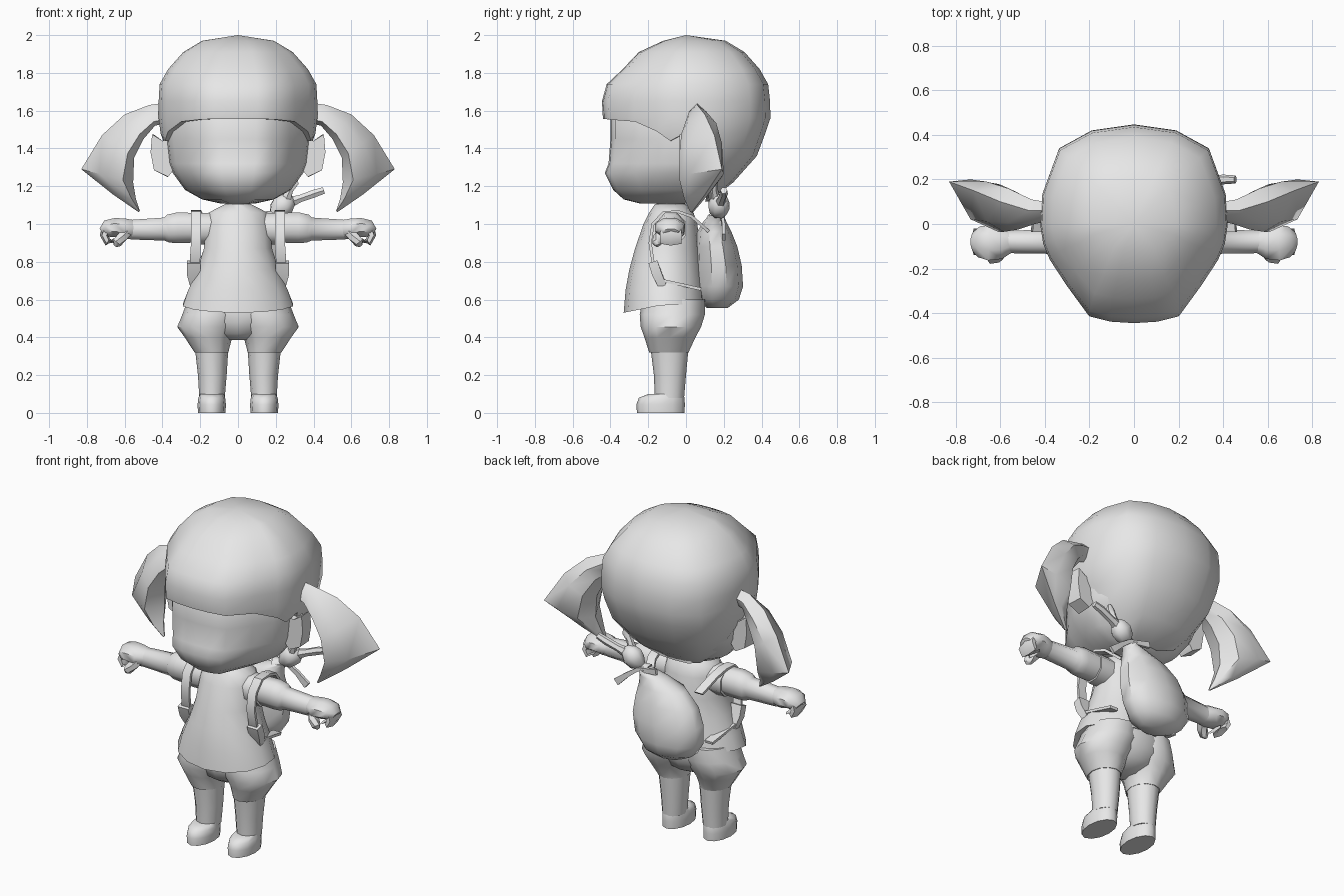
import bpy, bmesh, math
from mathutils import Vector

grey = bpy.data.materials.new("plain_grey")
grey.diffuse_color = (0.8, 0.8, 0.8, 1)


def loft(name, rings, mirror=False, caps=(True, True), angle=50):
    """Skin a list of equal-length closed rings into one smooth part."""
    bm = bmesh.new()
    rows = [[bm.verts.new(p) for p in r] for r in rings]
    n = len(rows[0])
    for a, b in zip(rows, rows[1:]):
        for i in range(n):
            j = (i + 1) % n
            bm.faces.new((a[i], a[j], b[j], b[i]))
    if caps[0]:
        bm.faces.new(rows[0])
    if caps[1]:
        bm.faces.new(rows[-1])
    bmesh.ops.remove_doubles(bm, verts=bm.verts, dist=0.0005)
    bmesh.ops.recalc_face_normals(bm, faces=bm.faces)
    me = bpy.data.meshes.new(name)
    bm.to_mesh(me)
    bm.free()
    me.materials.append(grey)
    me.shade_smooth()
    me.set_sharp_from_angle(angle=math.radians(angle))
    ob = bpy.data.objects.new(name, me)
    bpy.context.collection.objects.link(ob)
    if mirror:
        ob.modifiers.new("mirror", 'MIRROR').use_mirror_merge = False
    return ob


def oval(z, x0, x1, y0, y1, n=12):
    """Horizontal elliptical ring between the given limits."""
    return [((x0 + x1) / 2 + (x1 - x0) / 2 * math.sin(2 * math.pi * i / n),
             (y0 + y1) / 2 - (y1 - y0) / 2 * math.cos(2 * math.pi * i / n), z)
            for i in range(n)]


def tube(name, pts, radii, n=8, up=(0, 0, 1), mirror=False, angle=50):
    """Tube along a path; each radius is (sideways, up)."""
    pts = [Vector(p) for p in pts]
    rings = []
    for k, p in enumerate(pts):
        d = (pts[min(k + 1, len(pts) - 1)] - pts[max(k - 1, 0)]).normalized()
        s = d.cross(Vector(up)).normalized()
        u = s.cross(d)
        a, b = radii[k]
        rings.append([p + s * a * math.cos(2 * math.pi * (i + .5) / n)
                      + u * b * math.sin(2 * math.pi * (i + .5) / n) for i in range(n)])
    return loft(name, rings, mirror, angle=angle)


# Head outline shared by hair and face (right half, then mirrored)
half = [(0, -1), (.25, -.985), (.48, -.93), (.72, -.62), (.9, -.36), (.97, -.2),
        (1, -.02), (.98, .3), (.8, .76), (.45, .94), (0, 1)]
outline = half + [(-x, y) for x, y in half[-2:0:-1]]


def sample(table, z):
    for a, b in zip(table, table[1:]):
        if z <= b[0]:
            t = (z - a[0]) / (b[0] - a[0])
            return [p + (q - p) * t for p, q in zip(a, b)]
    return table[-1]


def head_point(table, u, z, k=1):
    _, w, yf, yb = sample(table, z)
    return (u[0] * w * k, (-u[1] * yf if u[1] < 0 else u[1] * yb) * k, z)


# Hair cap: z, half width, front, back
hair = [(1.12, .2, -.3, .12), (1.22, .29, -.36, .25), (1.36, .375, -.40, .375),
        (1.48, .41, -.425, .42), (1.56, .42, -.44, .447), (1.65, .42, -.445, .445),
        (1.74, .415, -.42, .435), (1.82, .37, -.335, .39), (1.91, .29, -.25, .31),
        (1.97, .19, -.12, .21), (2.0, 0, 0, 0)]
hem = [1.557, 1.557, 1.553, 1.542, 1.49, 1.44, 1.48, 1.25, 1.15, 1.12, 1.12]
hem += hem[-2:0:-1]
rows = [[head_point(hair, u, h, .9) for u, h in zip(outline, hem)]]
rows += [[head_point(hair, u, max(r[0], h)) for u, h in zip(outline, hem)] for r in hair]
loft("hair", rows, caps=(False, False))

# Face
face = [(1.108, .09, -.24, .02), (1.13, .19, -.33, .08), (1.18, .28, -.385, .14),
        (1.27, .345, -.43, .22), (1.32, .365, -.41, .27), (1.45, .38, -.40, .34),
        (1.6, .38, -.40, .36), (1.72, .3, -.3, .3)]
loft("face", [[head_point(face, u, r[0]) for u in outline] for r in face])

# Ears
ear = [(.34, 1.46), (.40, 1.44), (.455, 1.475), (.463, 1.38), (.445, 1.285), (.37, 1.25), (.33, 1.3)]
loft("ear", [[(x, -.035, z) for x, z in ear], [(.4 + (x - .4) * .85, .06, z) for x, z in ear]], True)

# Pigtails: outer x z, inner x z, front y, back y, outer y
tail = [((.40, 1.64), (.40, 1.53), .01, .10, .06), ((.47, 1.63), (.44, 1.52), .0, .11, .06),
        ((.60, 1.58), (.50, 1.45), -.025, .16, .10), ((.72, 1.47), (.55, 1.35), -.035, .19, .15),
        ((.83, 1.29), (.555, 1.22), -.035, .2, .19), ((.66, 1.155), (.54, 1.13), -.01, .11, .10),
        ((.525, 1.062), (.52, 1.07), .02, .04, .03)]
rings = []
for o, i, y0, y1, yo in tail:
    def mix(t, y):
        return (o[0] + (i[0] - o[0]) * t, y, o[1] + (i[1] - o[1]) * t)
    rings.append([mix(0, yo), mix(.35, y0 + .25 * (yo - y0)), mix(.8, y0), mix(1, (y0 + y1) / 2),
                  mix(.8, y1 - .02), mix(.35, y1)])
loft("pigtail", rings, True, angle=40)

# Neck and shirt with a dipping hem
loft("neck", [oval(z, -.07, .07, -.155, -.005, 10) for z in (1.0, 1.16)])
shirt = [oval(z, -w, w, a, b, 14) for z, w, a, b in
         [(1.105, .07, -.165, .0), (1.06, .16, -.195, .04), (1.0, .175, -.225, .06), (.87, .185, -.27, .075),
          (.76, .22, -.30, .085), (.65, .27, -.32, .10), (.575, .3, -.33, .105)]]
shirt[-1] = [(x, y, .575 - .045 * max(0, -(y + .11) / .22)) for x, y, z in shirt[-1]]
lip = [(x * .93, -.11 + (y + .11) * .93, z + .005) for x, y, z in shirt[-1]]
loft("shirt", shirt + [lip])

# Sleeves, arms and hands
tube("sleeve", [(.10, -.08, .975), (.18, -.08, .975), (.235, -.08, .975)],
     [(.085, .09), (.088, .09), (.088, .09)], mirror=True)
tube("arm", [(.2, -.08, .98), (.32, -.08, .98), (.37, -.08, .975), (.39, -.08, .973), (.57, -.08, .97)],
     [(.076, .084), (.078, .088), (.074, .08), (.058, .066), (.055, .056)], mirror=True)
tube("hand", [(.56, -.08, .97), (.60, -.085, .975), (.65, -.085, .982), (.69, -.08, .975), (.72, -.08, .955)],
     [(.055, .055), (.078, .058), (.085, .054), (.075, .05), (.045, .025)], mirror=True)
tube("fingers", [(.69, -.08, .98), (.708, -.08, .94), (.69, -.08, .905), (.655, -.08, .91)],
     [(.06, .03), (.068, .024), (.064, .022), (.055, .015)], n=6, up=(1, 0, .3), mirror=True)
tube("thumb", [(.59, -.11, .965), (.615, -.145, .93), (.64, -.155, .90), (.65, -.15, .885)],
     [(.035, .035), (.032, .03), (.026, .026), (.012, .012)], n=6, mirror=True)

# Shorts, legs and shoes
loft("hips", [oval(z, -w, w, a, b) for z, w, a, b in
              [(.385, .07, -.15, -.02), (.42, .15, -.21, .05), (.48, .24, -.235, .085),
               (.55, .27, -.24, .10), (.62, .25, -.22, .09)]])
loft("short_leg", [oval(z, *r) for z, r in
                   [(.32, (.05, .23, -.195, .015)), (.335, (.048, .24, -.20, .02)),
                    (.40, (.03, .282, -.22, .05)), (.455, (-.01, .322, -.24, .08)),
                    (.52, (-.03, .295, -.245, .1)), (.6, (-.03, .265, -.23, .1))]], True)
loft("leg", [oval(z, *r) for z, r in
             [(.08, (.07, .205, -.165, -.01)), (.2, (.06, .212, -.17, .0)),
              (.36, (.05, .23, -.19, .015))]], True)
loft("shoe", [oval(z, *r) for z, r in
              [(0, (.066, .212, -.26, -.008)), (.045, (.064, .214, -.262, -.006)),
               (.08, (.068, .21, -.25, -.008)), (.1, (.075, .2, -.2, -.015))]], True)

# Sack leaning toward its knotted top
sack = [(.555, .0, .09, .11, .22), (.60, -.01, .17, .06, .28), (.67, -.01, .215, .05, .302),
        (.78, .0, .225, .05, .295), (.88, .015, .2, .05, .272), (.96, .05, .15, .06, .24),
        (1.01, .11, .09, .09, .215), (1.045, .17, .045, .12, .2)]
loft("sack", [oval(z, x - w, x + w, a, b, 10) for z, x, w, a, b in sack])
tube("knot", [(.16, .16, 1.03), (.185, .16, 1.05), (.21, .17, 1.07), (.24, .175, 1.10), (.265, .175, 1.13),
              (.28, .17, 1.15)],
     [(.05, .05), (.025, .025), (.055, .05), (.065, .06), (.05, .045), (.015, .015)], up=(0, 1, 0))
tube("knot_end_tall", [(.25, .16, 1.12), (.275, .15, 1.18), (.30, .15, 1.22), (.305, .15, 1.25)],
     [(.03, .025), (.02, .02), (.025, .02), (.012, .01)], n=6, up=(0, 1, 0))
tube("knot_end_side", [(.26, .18, 1.11), (.33, .19, 1.135), (.40, .2, 1.16), (.455, .2, 1.178)],
     [(.035, .03), (.022, .022), (.024, .022), (.02, .018)], n=6, up=(0, 1, 0))
tube("knot_ribbon", [(.06, .2, 1.06), (.19, .19, 1.04), (.26, .2, .99), (.33, .2, .93)],
     [(.025, .012), (.015, .012), (.02, .012), (.03, .012)], n=4, up=(0, 1, 0), angle=30)

# Shoulder straps with buckles
path = [(.17, .12, .96), (.21, .03, 1.04), (.222, -.04, 1.065), (.222, -.12, 1.06), (.222, -.175, 1.0),
        (.222, -.19, .9), (.228, -.175, .8), (.23, -.12, .7), (.21, .08, .655)]
rings = []
for k, (x, y, z) in enumerate(path):
    a, b = path[max(k - 1, 0)], path[min(k + 1, len(path) - 1)]
    d = Vector((0, b[1] - a[1], b[2] - a[2])).normalized()
    ny, nz = d.z * .008, -d.y * .008
    rings.append([(x - .027, y - ny, z - nz), (x + .027, y - ny, z - nz),
                  (x + .027, y + ny, z + nz), (x - .027, y + ny, z + nz)])
loft("strap", rings, True, angle=35)
tube("buckle", [(.235, -.175, .80), (.235, -.155, .74), (.225, -.125, .675)],
     [(.05, .035), (.05, .036), (.04, .03)], n=4, up=(0, 1, 0), mirror=True, angle=30)
